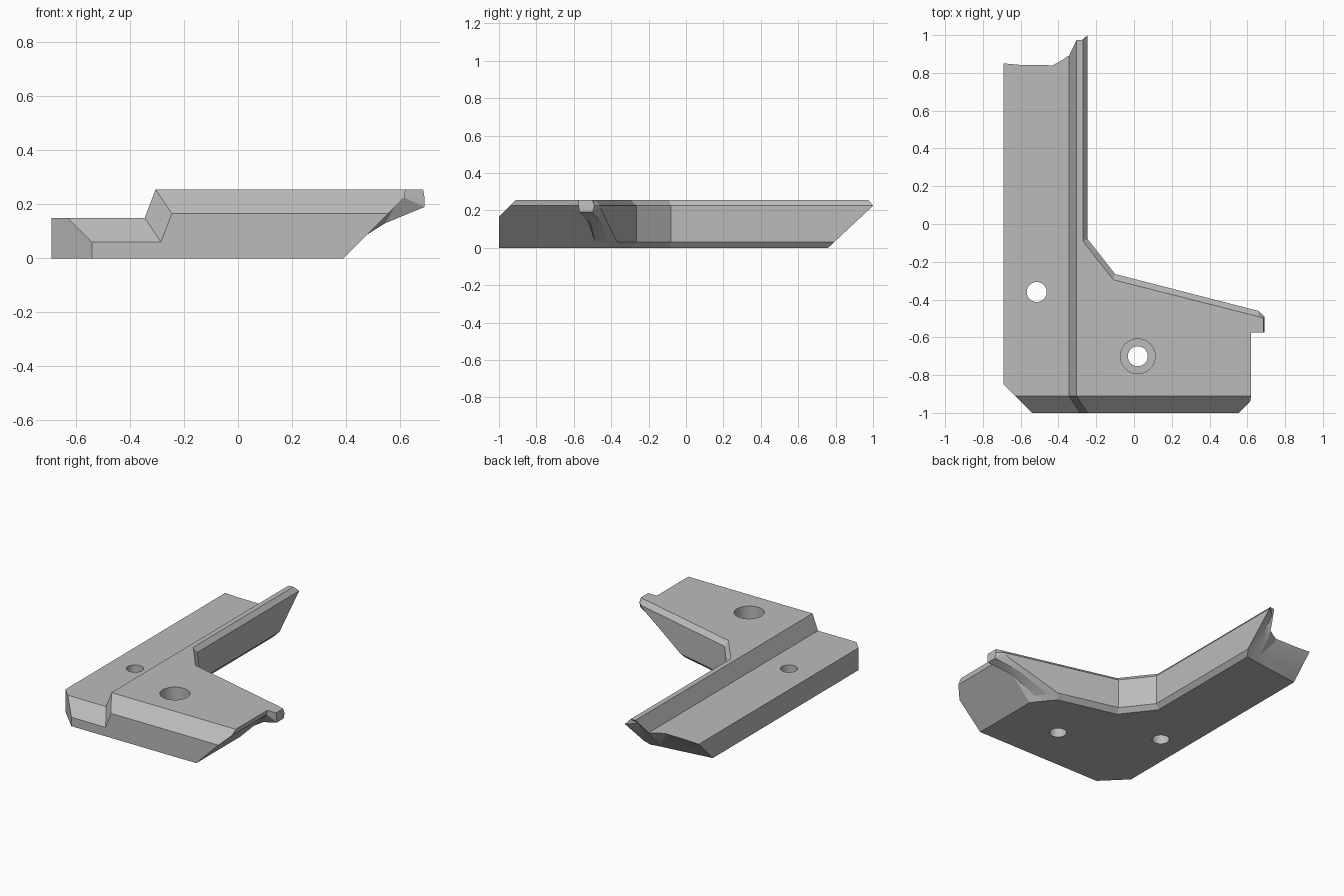
import bpy, bmesh
from math import radians

if "Cube" in bpy.data.objects:
    bpy.data.objects.remove(bpy.data.objects["Cube"], do_unlink=True)

grey = bpy.data.materials.new("plain grey")
grey.use_nodes = True
grey.diffuse_color = (0.5, 0.5, 0.5, 1)
grey.node_tree.nodes["Principled BSDF"].inputs["Base Color"].default_value = (0.5, 0.5, 0.5, 1)

TOP = 0.255
LEVELS = [0, 0.03, 0.13, 0.19, 0.225, TOP]


def loft(name, rings):
    """Closed solid through a list of rings with equal point counts."""
    bm = bmesh.new()
    loops = [[bm.verts.new(p) for p in ring] for ring in rings]
    n = len(loops[0])
    sides = []
    for a, b in zip(loops, loops[1:]):
        for i in range(n):
            j = (i + 1) % n
            sides.append(bm.faces.new((a[i], a[j], b[j], b[i])))
    bm.faces.new(loops[0][::-1])
    bm.faces.new(loops[-1])
    bmesh.ops.triangulate(bm, faces=sides)
    bmesh.ops.recalc_face_normals(bm, faces=bm.faces)
    mesh = bpy.data.meshes.new(name)
    bm.to_mesh(mesh)
    bm.free()
    obj = bpy.data.objects.new(name, mesh)
    bpy.context.collection.objects.link(obj)
    mesh.materials.append(grey)
    return obj


def cut(body, cutter):
    cutter.hide_render = True
    mod = body.modifiers.new("cut", 'BOOLEAN')
    mod.operation = 'DIFFERENCE'
    mod.solver = 'EXACT'
    mod.object = cutter
    bpy.context.view_layer.objects.active = body
    bpy.ops.object.modifier_apply(modifier=mod.name)
    bpy.data.objects.remove(cutter, do_unlink=True)


# Lip outline at the short arm's end, one entry per level
lip_root = [-0.53, -0.53, -0.52, -0.55, -0.575, -0.575]
lip_front = [(0.36, -0.49), (0.385, -0.485), (0.545, -0.51), (0.69, -0.57), (0.69, -0.575), (0.685, -0.575)]
lip_back = [(0.32, -0.44), (0.34, -0.42), (0.53, -0.45), (0.69, -0.5), (0.69, -0.49), (0.685, -0.5)]
lip_tip = [0.28, 0.30, 0.49, 0.61, 0.66, 0.66]


def plan(i):
    """Plan outline at a level: undercut arm ends, bevelled inner wall."""
    z = LEVELS[i]
    inset = max(0, 0.03 - z, z - 0.225)
    end_x = min(0.39 + z, 0.62)
    wall = lambda x: -0.265 - 0.257 * (x + 0.1) - inset
    rise = z / 0.15
    outline = [
        (-0.69, -0.85), (-0.54, -1), (end_x, -1), (end_x, lip_root[i]),
        lip_front[i], lip_back[i], (lip_tip[i], wall(lip_tip[i])),
        (-0.1 - inset / 3, wall(-0.1)), (-0.245 - inset * 0.85, -0.08 - inset / 3),
        (-0.245 - inset * 0.85, min(0.76 + z * 1.07, 1) - inset * 0.8 * (z > 0.1)),
        (-0.31, 0.75 + z * 0.87),
        (-0.35, 0.745 + 0.145 * rise),
        (-0.43, 0.735 + 0.105 * rise),
        (-0.69, 0.70 + z)]
    return [(x, y, z) for x, y in outline]


bracket = loft("corner_bracket", [plan(i) for i in range(len(LEVELS))])

# Step along the long arm, with the sloped front edge following it
step = [(-1, 0.15), (-0.345, 0.15), (-0.305, TOP), (1, TOP + 0.0002), (1, 1), (-1, 1)]


def section(y, dx=0, dz=0):
    return [(x + dx, y, z + dz) for x, z in step]


cut(bracket, loft("step_cutter", [section(-1.15, 0.16, -0.24), section(-0.91), section(1.2)]))


# Screw holes and the counterbore
def bore(x, y, radius, bottom):
    bpy.ops.mesh.primitive_cylinder_add(vertices=32, radius=radius, depth=1,
                                        location=(x, y, bottom + 0.5))
    cut(bracket, bpy.context.object)


bore(-0.515, -0.36, 0.053, -0.3)
bore(0.02, -0.70, 0.053, -0.3)
bore(0.02, -0.70, 0.092, 0.11)

bpy.ops.object.select_all(action='DESELECT')
bracket.select_set(True)
bpy.context.view_layer.objects.active = bracket
bpy.ops.object.shade_smooth_by_angle(angle=radians(13))
